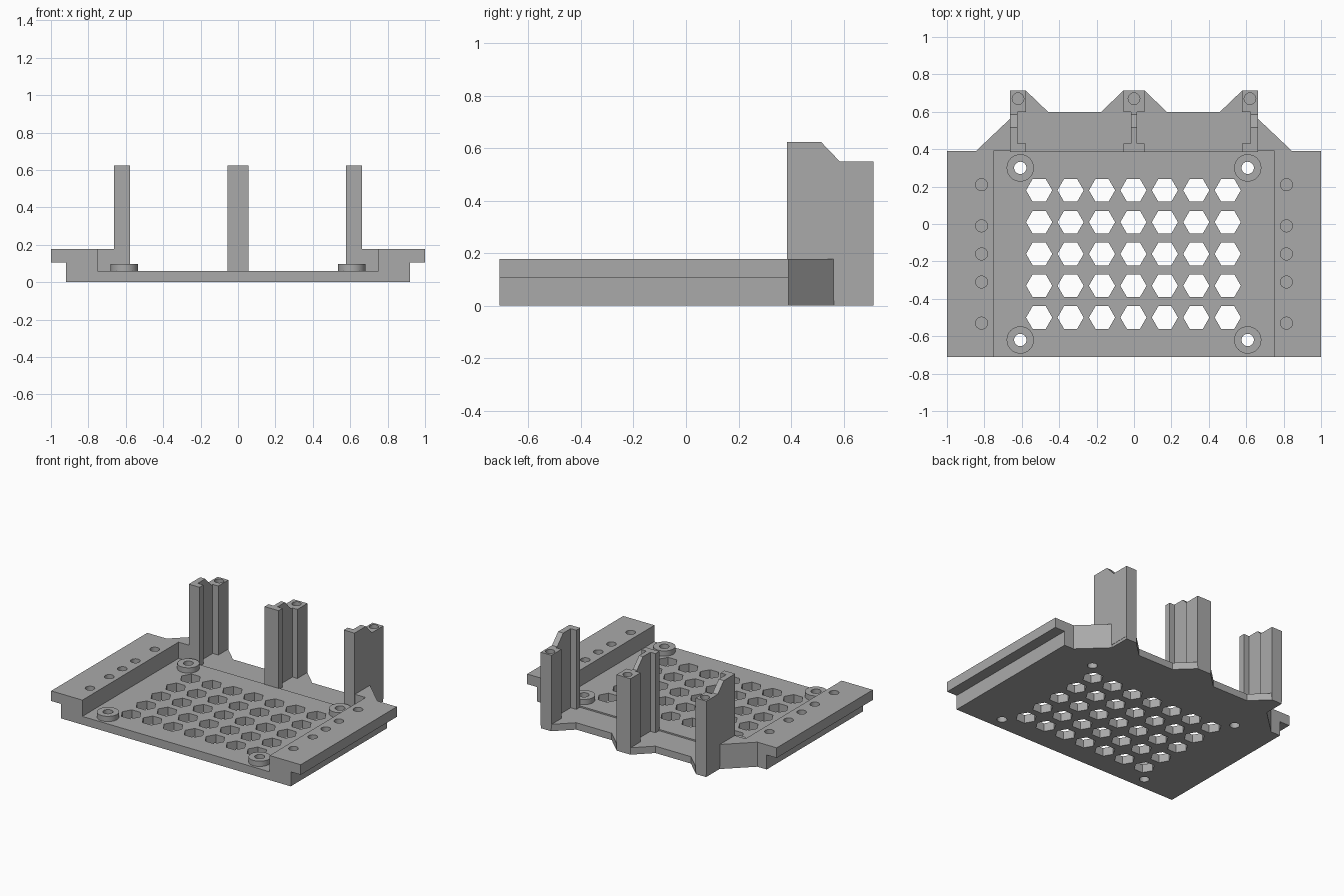
import bpy, bmesh, math
from mathutils import Vector

cube = bpy.data.objects.get("Cube")
if cube:
    bpy.data.objects.remove(cube, do_unlink=True)

grey = bpy.data.materials.new("plain grey")
grey.use_nodes = True
colour = (0.4, 0.4, 0.4, 1)
grey.diffuse_color = colour
grey.node_tree.nodes["Principled BSDF"].inputs["Base Color"].default_value = colour


def add_prism(bm, points, low, high, axis="z"):
    """Extrude a 2D outline along one axis."""
    place = {"x": lambda a, b, t: (t, a, b),
             "y": lambda a, b, t: (a, t, b),
             "z": lambda a, b, t: (a, b, t)}[axis]
    face = bm.faces.new([bm.verts.new(place(a, b, low)) for a, b in points])
    grown = bmesh.ops.extrude_face_region(bm, geom=[face])["geom"]
    top = [v for v in grown if isinstance(v, bmesh.types.BMVert)]
    bmesh.ops.translate(bm, verts=top, vec=Vector(place(0, 0, high - low)))


def rect(x0, x1, y0, y1):
    return [(x0, y0), (x1, y0), (x1, y1), (x0, y1)]


def ring(x, y, radius, sides=32):
    return [(x + radius * math.cos(math.tau * i / sides),
             y + radius * math.sin(math.tau * i / sides)) for i in range(sides)]


def make(name, prisms, holes=()):
    """Build an object from prisms and cut prism shaped holes in it."""
    def build(label, parts):
        bm = bmesh.new()
        for part in parts:
            add_prism(bm, *part)
        bmesh.ops.recalc_face_normals(bm, faces=bm.faces)
        mesh = bpy.data.meshes.new(label)
        bm.to_mesh(mesh)
        bm.free()
        mesh.materials.append(grey)
        obj = bpy.data.objects.new(label, mesh)
        bpy.context.collection.objects.link(obj)
        return obj

    obj = build(name, prisms)
    if holes:
        cutter = build(name + "_cutter", holes)
        cutter.hide_render = True
        mod = obj.modifiers.new("holes", "BOOLEAN")
        mod.operation = "DIFFERENCE"
        mod.solver = "EXACT"
        mod.object = cutter
        graph = bpy.context.evaluated_depsgraph_get()
        cut = bpy.data.meshes.new_from_object(obj.evaluated_get(graph))
        obj.modifiers.clear()
        obj.data = cut
        bpy.data.objects.remove(cutter, do_unlink=True)
    bpy.ops.object.select_all(action="DESELECT")
    obj.select_set(True)
    bpy.context.view_layer.objects.active = obj
    bpy.ops.object.shade_smooth_by_angle(angle=math.radians(30))
    return obj


FRONT, STEP, BACK = -0.71, 0.39, 0.715
PLATE, RAIL = 0.06, 0.178

# Floor plate with honeycomb vents and screw holes
vents = [(ring(-0.003 + 0.168 * i, -0.16 + 0.17 * j, 0.07, 6), -0.1, 0.2)
         for i in range(-3, 4) for j in range(-2, 3)]
mounts = [(x, y) for x in (-0.608, 0.608) for y in (-0.62, 0.3)]
screws = [(ring(x, y, 0.033), -0.1, 0.2) for x, y in mounts]
make("floor_plate", [(rect(-0.75, 0.75, FRONT, STEP), 0, PLATE)], vents + screws)

# Raised screw bosses
for n, (x, y) in enumerate(mounts):
    make(f"screw_boss_{n + 1}", [(ring(x, y, 0.073), PLATE - 0.01, 0.098)], [screws[n]])

# Side rails with an overhanging lip, and the angled gussets behind them
for side, s in (("left", 1), ("right", -1)):
    section = [(0.75, 0), (0.92, 0), (0.92, 0.105), (1, 0.105), (1, RAIL), (0.75, RAIL)]
    holes = [(ring(s * 0.815, y, 0.032), 0.08, 0.3)
             for y in (-0.53, -0.31, -0.16, -0.01, 0.21)]
    make(side + "_rail", [([(s * x, z) for x, z in section], FRONT, STEP, "y")], holes)
    wedge = [(0.66, STEP), (0.845, STEP), (0.66, 0.565)]
    make(side + "_gusset", [([(s * x, y) for x, y in wedge], 0, RAIL)])

# Rear shelf flaring out around each post
half = [(0.055, BACK), (0.175, 0.6), (0.46, 0.6), (0.58, BACK), (0.662, BACK), (0.662, STEP)]
outline = half + [(-x, y) for x, y in reversed(half)]
make("rear_shelf", [(outline, 0, 0.05)])

# Upright posts: drilled rear block, thin web with sloped top, front flange
web = [(0.43, 0.02), (0.6, 0.02), (0.6, 0.55), (0.585, 0.55), (0.515, 0.623), (0.43, 0.623)]
posts = [("left_post", 0.578, 0.664, 0.623, 0.664, 0.62),
         ("centre_post", -0.056, 0.056, -0.016, 0.016, 0),
         ("right_post", -0.664, -0.578, -0.664, -0.623, -0.62)]
for name, x0, x1, w0, w1, hole in posts:
    make(name + "_block", [(rect(x0, x1, 0.6, BACK), 0.02, 0.55)],
         [(ring(hole, 0.67, 0.031), 0.4, 0.7)])
    make(name + "_web", [(web, w0, w1, "x")])
    make(name + "_flange", [(rect(x0, x1, STEP - 0.005, 0.43), 0.02, 0.623)])
